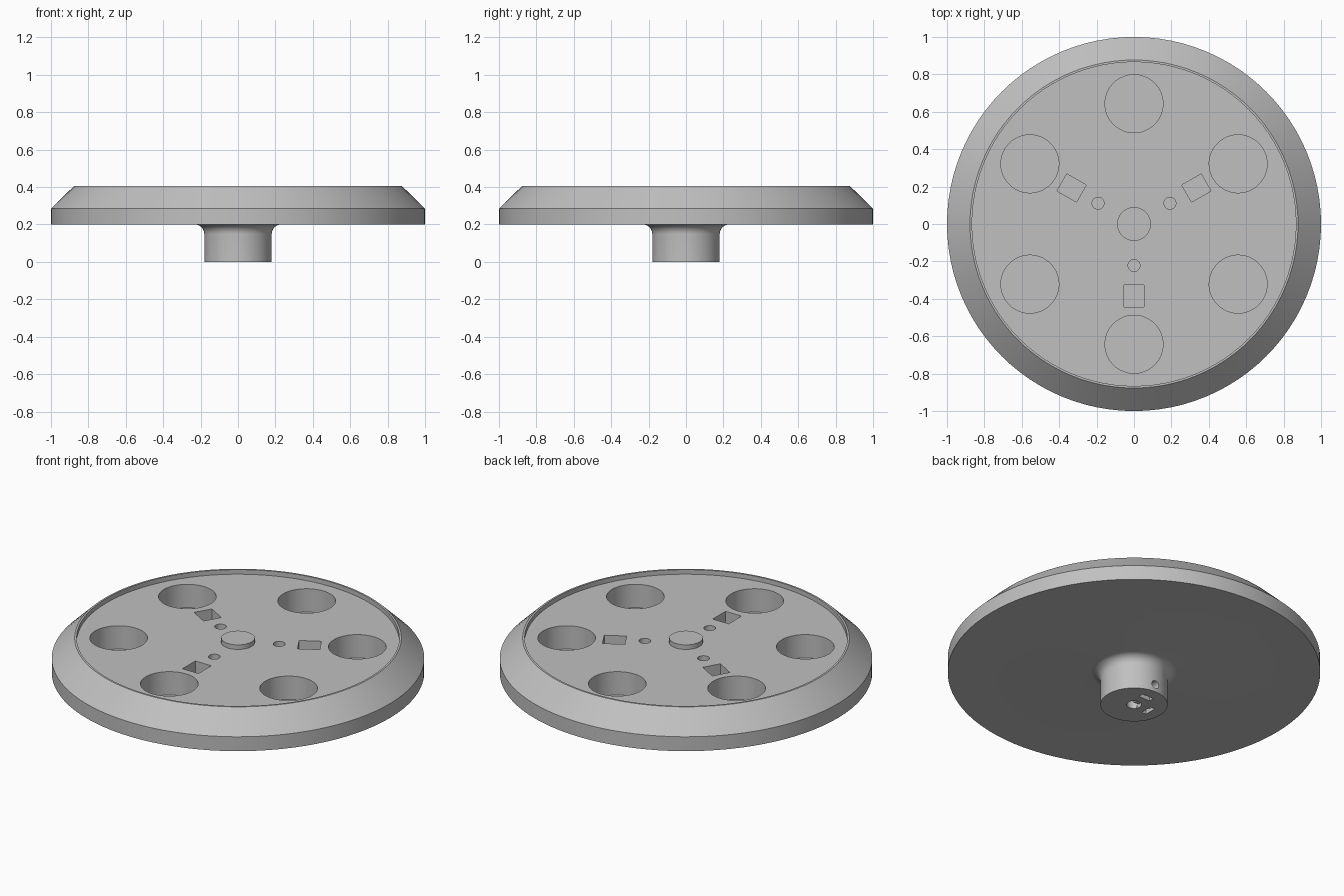
import bpy, bmesh
from math import pi, sin, cos, radians
from mathutils import Matrix

if "Cube" in bpy.data.objects:
    bpy.data.objects.remove(bpy.data.objects["Cube"])

SEGMENTS = 96
FLOOR = 0.378      # recessed top face
POCKET = 0.24      # bottom of the blind pockets

grey = bpy.data.materials.new("plain_grey")
grey.use_nodes = True
colour = (0.53, 0.53, 0.53, 1)
grey.diffuse_color = colour
grey.node_tree.nodes["Principled BSDF"].inputs["Base Color"].default_value = colour


def make_object(name, bm):
    bmesh.ops.recalc_face_normals(bm, faces=bm.faces[:])
    mesh = bpy.data.meshes.new(name)
    bm.to_mesh(mesh)
    bm.free()
    mesh.materials.append(grey)
    obj = bpy.data.objects.new(name, mesh)
    bpy.context.collection.objects.link(obj)
    return obj


def lathe(name, profile):
    """Spin an (r, z) profile around the z axis."""
    bm = bmesh.new()
    verts = [bm.verts.new((r, 0, z)) for r, z in profile]
    edges = [bm.edges.new(pair) for pair in zip(verts, verts[1:])]
    bmesh.ops.spin(bm, geom=verts + edges, axis=(0, 0, 1), cent=(0, 0, 0),
                   angle=2 * pi, steps=SEGMENTS, use_merge=True)
    bmesh.ops.remove_doubles(bm, verts=bm.verts[:], dist=1e-5)
    return make_object(name, bm)


def cut(target, cutter):
    mod = target.modifiers.new("cut", 'BOOLEAN')
    mod.operation = 'DIFFERENCE'
    mod.solver = 'EXACT'
    mod.object = cutter
    bpy.context.view_layer.objects.active = target
    bpy.ops.object.modifier_apply(modifier=mod.name)
    bpy.data.objects.remove(cutter)


def round_hole(target, matrix, radius, depth, sides=48):
    """Cylinder cut, centred on the matrix and running along its z axis."""
    bm = bmesh.new()
    bmesh.ops.create_cone(bm, cap_ends=True, segments=sides, radius1=radius,
                          radius2=radius, depth=depth, matrix=matrix)
    cut(target, make_object("hole_cutter", bm))


def box_hole(target, matrix, size):
    bm = bmesh.new()
    bmesh.ops.create_cube(bm, size=1, matrix=matrix @ Matrix.Diagonal((*size, 1)))
    cut(target, make_object("slot_cutter", bm))


def polar(angle, radius, z):
    return Matrix.Rotation(radians(angle), 4, 'Z') @ Matrix.Translation((radius, 0, z))


# Wheel body: hub, fillet, bevelled rim, recessed top and centre boss
fillet = [(0.232 - 0.052 * cos(a), 0.148 + 0.052 * sin(a))
          for a in [i * pi / 16 for i in range(9)]]
wheel = lathe("wheel_body", [(0, 0), (0.18, 0), *fillet, (1, 0.2), (1, 0.285),
                             (0.877, 0.405), (0.866, 0.405), (0.866, FLOOR),
                             (0.09, FLOOR), (0.09, 0.405), (0, 0.405)])

# Six large round pockets
pocket_z = (POCKET + 0.45) / 2
pocket_depth = 0.45 - POCKET
for angle in range(30, 390, 60):
    round_hole(wheel, polar(angle, 0.643, pocket_z), 0.155, pocket_depth, 64)

# Three square pockets, each with a small round hole
for angle in (30, 150, 270):
    box_hole(wheel, polar(angle, 0.385, pocket_z), (0.12, 0.105, pocket_depth))
    round_hole(wheel, polar(angle, 0.222, pocket_z), 0.032, pocket_depth, 32)

# Shaft bore in the hub
round_hole(wheel, Matrix.Translation((0, 0, 0.1)), 0.04, 0.4)

# Two set screw holes with nut slots
for angle in (90, 180):
    round_hole(wheel, polar(angle, 0.11, 0.045) @ Matrix.Rotation(pi / 2, 4, 'Y'),
               0.024, 0.2, 32)
    box_hole(wheel, polar(angle, 0.1, 0.02), (0.03, 0.075, 0.14))

# Smooth curved walls, sharp edges
bpy.ops.object.select_all(action='DESELECT')
wheel.select_set(True)
bpy.context.view_layer.objects.active = wheel
bpy.ops.object.shade_smooth_by_angle(angle=radians(25))
